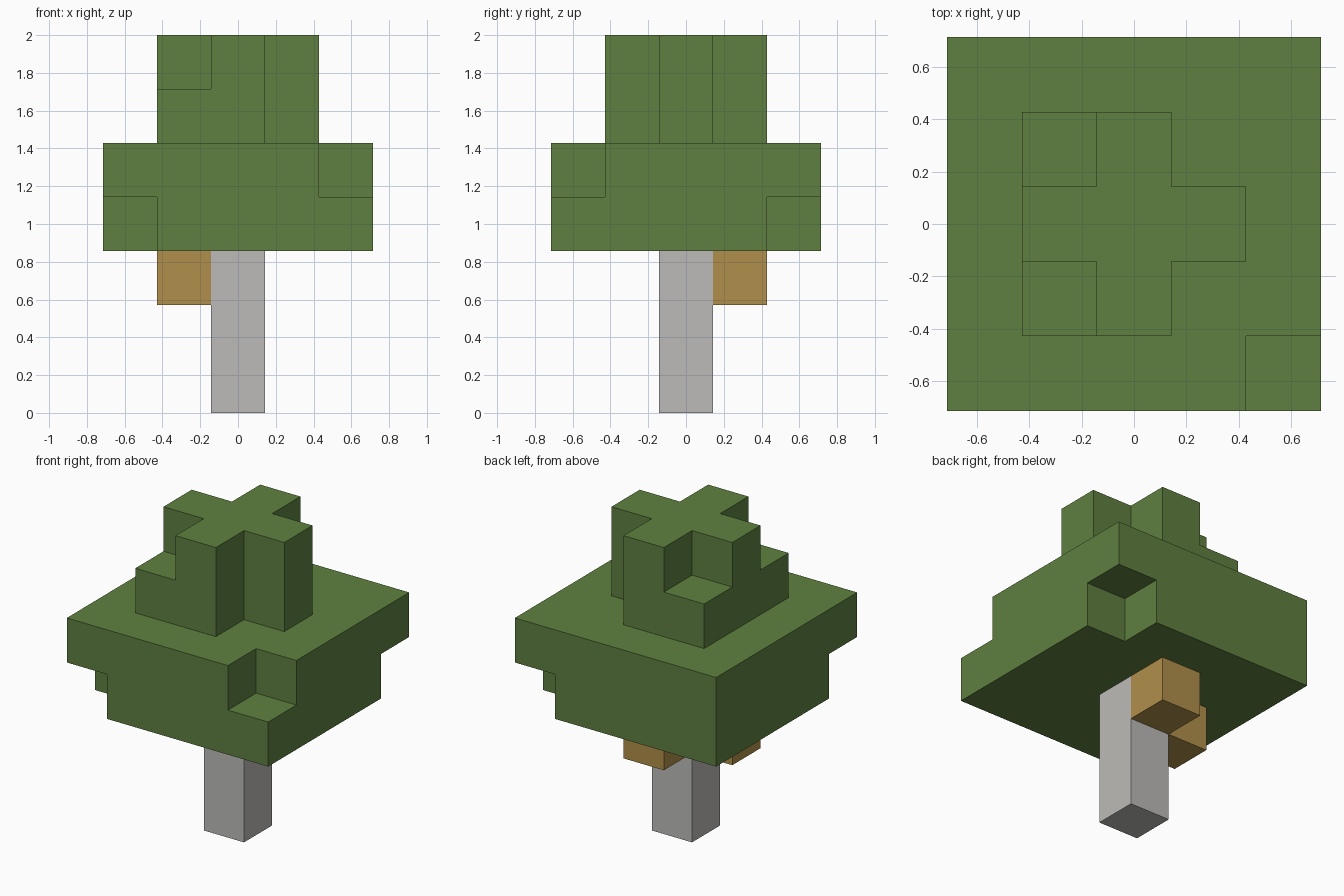
import bpy
import bmesh
from math import radians
from mathutils import Vector

CELL = 2 / 7  # the tree is seven blocks tall

cube = bpy.data.objects.get("Cube")
if cube:
    bpy.data.objects.remove(cube, do_unlink=True)


def make_material(name, rgb):
    mat = bpy.data.materials.new(name)
    mat.use_nodes = True
    mat.diffuse_color = (*rgb, 1)
    mat.node_tree.nodes["Principled BSDF"].inputs["Base Color"].default_value = (*rgb, 1)
    return mat


def block(x_cells, y_cells, z_cells):
    """Set of grid cells filling a box; x and y count from the middle."""
    return {(x, y, z) for x in x_cells for y in y_cells for z in z_cells}


def build_part(name, cells, mat):
    """Skin a set of cells with its outer faces only, merged into flat panels."""
    bm = bmesh.new()
    for cell in cells:
        centre = Vector(cell) + Vector((0, 0, 0.5))
        for axis in range(3):
            for sign in (-1, 1):
                n = Vector((0, 0, 0))
                n[axis] = sign
                if tuple(int(c + d) for c, d in zip(cell, n)) in cells:
                    continue
                u = Vector((n.y, n.z, n.x)) / 2
                v = n.cross(u)
                mid = centre + n / 2
                corners = (mid - u - v, mid + u - v, mid + u + v, mid - u + v)
                bm.faces.new([bm.verts.new(p * CELL) for p in corners])
    bmesh.ops.remove_doubles(bm, verts=bm.verts, dist=0.001)
    bmesh.ops.dissolve_limit(bm, angle_limit=radians(1), verts=bm.verts, edges=bm.edges)
    bmesh.ops.recalc_face_normals(bm, faces=bm.faces)
    mesh = bpy.data.meshes.new(name)
    bm.to_mesh(mesh)
    bm.free()
    mesh.materials.append(mat)
    obj = bpy.data.objects.new(name, mesh)
    bpy.context.collection.objects.link(obj)
    return obj


leaf = make_material("leaf green", (0.114, 0.216, 0.051))
bark = make_material("pale grey bark", (0.503, 0.497, 0.479))
wood = make_material("golden brown", (0.434, 0.275, 0.069))

# Trunk
build_part("trunk", block([0], [0], range(3)), bark)

# Two blocks hanging under the leaves, beside the trunk
build_part("side_block", {(-1, 0, 2)}, wood)
build_part("back_block", {(0, 1, 2)}, wood)

# Leaves: wide lower tier and small upper tier, with corners missing
wide, small = range(-2, 3), range(-1, 2)
leaves = block(wide, wide, (3, 4)) | block(small, small, (5, 6))
leaves -= {(-2, -2, 3), (2, 2, 3), (2, -2, 4)}
leaves -= block([1], [-1, 1], (5, 6)) | block([-1], [-1, 1], [6])
build_part("leaves", leaves, leaf)
